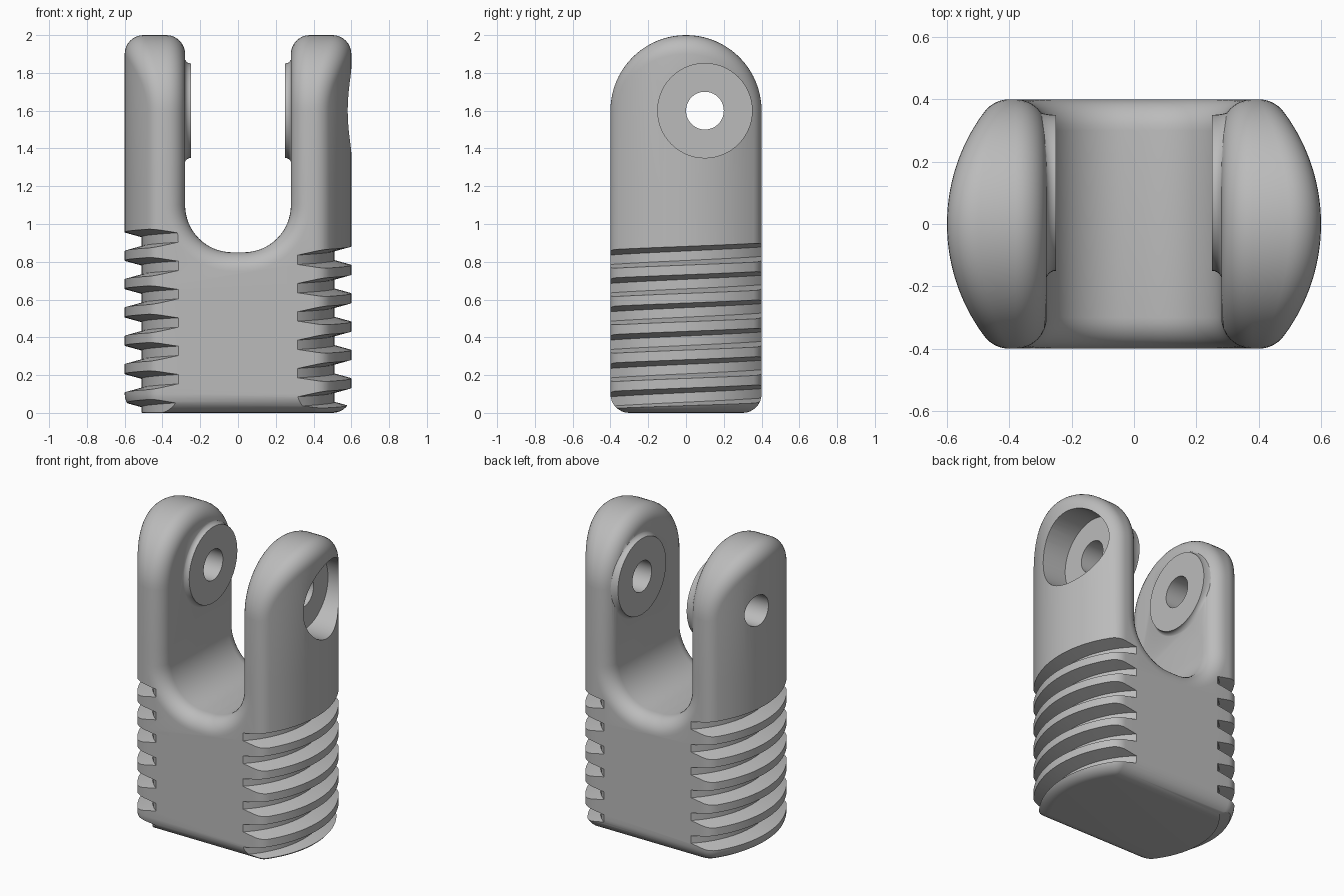
import bpy, bmesh
from math import sin, cos, pi, hypot, sqrt, radians
from mathutils import Vector

default = bpy.data.objects.get("Cube")
if default:
    bpy.data.objects.remove(default, do_unlink=True)

# Main dimensions
FILLET = 0.1
CORE_R, CORE_Y = 0.5, 0.3          # outline before the fillet radius is added
ARCH_Z, SEAM_Z = 1.6, 1.2
SLOT_X, SLOT_R, SLOT_FLOOR = 0.28, 0.25, 0.85
PIN_Y, PIN_Z = 0.1, 1.6
PITCH = 0.15
STEPS, ARC = 8, 40

gray = bpy.data.materials.new("plain_gray")
gray.use_nodes = True
gray.diffuse_color = (0.5, 0.5, 0.5, 1)
gray.node_tree.nodes["Principled BSDF"].inputs["Base Color"].default_value = (0.5, 0.5, 0.5, 1)


def finish(name, bm):
    bmesh.ops.recalc_face_normals(bm, faces=bm.faces)
    mesh = bpy.data.meshes.new(name)
    bm.to_mesh(mesh)
    bm.free()
    mesh.materials.append(gray)
    obj = bpy.data.objects.new(name, mesh)
    bpy.context.collection.objects.link(obj)
    return obj


def loft(name, rings):
    """Closed solid through a list of closed rings."""
    bm = bmesh.new()
    rows = [[bm.verts.new(p) for p in ring] for ring in rings]
    n = len(rows[0])
    for a, b in zip(rows, rows[1:]):
        for i in range(n):
            j = (i + 1) % n
            bm.faces.new((a[i], a[j], b[j], b[i]))
    bm.faces.new(rows[0])
    bm.faces.new(rows[-1])
    return finish(name, bm)


def combine(target, other, operation):
    """Apply a boolean and remove the helper."""
    other.hide_render = True
    mod = target.modifiers.new("cut", 'BOOLEAN')
    mod.operation = operation
    mod.solver = 'EXACT'
    mod.object = other
    bpy.context.view_layer.objects.active = target
    bpy.ops.object.modifier_apply(modifier=mod.name)
    bpy.data.objects.remove(other, do_unlink=True)


def pin_ring(x, r, n=56):
    return [(x, PIN_Y + r * cos(2 * pi * i / n), PIN_Z + r * sin(2 * pi * i / n))
            for i in range(n)]


def quarter():
    return [k / STEPS * pi / 2 for k in range(STEPS + 1)]


def core_point(a):
    """Point on the round outer side, a from 0 to pi."""
    y = -CORE_Y * cos(a)
    return Vector((sqrt(CORE_R ** 2 - y * y), y, 0))


# Base: round-sided block with all outer edges filleted
half = []
first, last = core_point(0), core_point(pi)
for k in range(STEPS):
    half.append((first, Vector((0, -1, 0)).slerp(first / CORE_R, k / STEPS)))
for i in range(ARC + 1):
    p = core_point(i / ARC * pi)
    half.append((p, p / CORE_R))
for k in range(1, STEPS + 1):
    half.append((last, (last / CORE_R).slerp(Vector((0, 1, 0)), k / STEPS)))
outline = half + [(-p, -n) for p, n in half]

rings = [[p + n * FILLET * sin(t) + Vector((0, 0, FILLET * (1 - cos(t)))) for p, n in outline]
         for t in quarter()]
rings.append([p + n * FILLET + Vector((0, 0, SEAM_Z)) for p, n in outline])
base = loft("threaded_base", rings)


# Slot: U-shaped tunnel flared at both ends
def slot_ring(y, grow):
    r, cx = SLOT_R + grow, SLOT_X - SLOT_R
    ring = [(cx + r, y, 1.5)]
    for side in (1, -1):
        for k in range(17):
            t = k / 16 * pi / 2
            t = t if side == 1 else pi / 2 - t
            ring.append((side * (cx + r * cos(t)), y, SLOT_FLOOR + SLOT_R - r * sin(t)))
    return ring + [(-cx - r, y, 1.5)]


flare = [(CORE_Y + FILLET * sin(t), FILLET * (1 - cos(t))) for t in quarter()]
flare.append((0.6, FILLET))
sections = [(-y, g) for y, g in reversed(flare)] + flare
combine(base, loft("slot_cutter", [slot_ring(y, g) for y, g in sections]), 'DIFFERENCE')

# Thread: helical trapezoid groove
groove = [(0.51, -0.025), (0.66, -0.066), (0.66, 0.066), (0.51, 0.025)]
rings = []
for i in range(7 * 72 + 1):
    a = 1.5 * pi - i / 72 * 2 * pi
    z = 0.832 + PITCH * a / (2 * pi)
    rings.append([(r * cos(a), r * sin(a), z + dz) for r, dz in groove])
combine(base, loft("thread_cutter", rings), 'DIFFERENCE')


# Prongs: rounded arms with arched tops
def make_prong(name, s):
    bm = bmesh.new()
    path = [(0, SEAM_Z)]
    path += [(i / ARC * pi, ARCH_Z + CORE_Y * sin(i / ARC * pi)) for i in range(ARC + 1)]
    path.append((pi, SEAM_Z))
    flip = Vector((s, 1, 1))
    rows = []
    for a, z in path:
        q = core_point(a)
        rim, out = Vector((0, -cos(a), sin(a))), q / CORE_R
        lift = Vector((0, 0, z))
        inner = Vector((SLOT_X + FILLET, q.y, 0))
        pts = [inner + lift + FILLET * (rim * sin(t) - Vector((cos(t), 0, 0))) for t in quarter()]
        pts += [q + lift + FILLET * rim.slerp(out, k / STEPS) for k in range(STEPS + 1)]
        rows.append([bm.verts.new(p * flip) for p in pts])
    for a, b in zip(rows, rows[1:]):
        for j in range(len(a) - 1):
            bm.faces.new((a[j], a[j + 1], b[j + 1], b[j]))
    # Outer round wall, inner flat wall and seam
    tops = [row[-1] for row in rows[1:-1]]
    feet = [bm.verts.new((v.co.x, v.co.y, SEAM_Z)) for v in tops[1:-1]]
    low = [rows[0][-1]] + feet + [rows[-1][-1]]
    for i in range(len(tops) - 1):
        bm.faces.new((tops[i], tops[i + 1], low[i + 1], low[i]))
    bm.faces.new([row[0] for row in rows])
    bm.faces.new(rows[0] + feet + rows[-1][::-1])
    return finish(name, bm)


def inner_depth(y, z):
    """Inner prong surface, including its rounded rim."""
    w = max(0, hypot(y, max(0, z - ARCH_Z)) - CORE_Y)
    return SLOT_X + FILLET - sqrt(max(0, FILLET ** 2 - w * w))


# Boss: raised disc blended into the prong
def make_boss(s):
    rings = []
    foot = pin_ring(0, 0.285)
    for t in quarter():
        ring = pin_ring(0, 0.25 + 0.035 * (1 - cos(t)))
        rings.append([(s * (0.25 + (inner_depth(f[1], f[2]) - 0.247) * sin(t)), p[1], p[2])
                      for p, f in zip(ring, foot)])
    rings.append(pin_ring(s * 0.36, 0.2))
    return loft("boss", rings)


def bore(s, start, r):
    return loft("bore_cutter", [pin_ring(s * start, r), pin_ring(s * 0.8, r)])


parts = [base]
for s, name in ((1, "left_prong"), (-1, "right_prong")):
    prong = make_prong(name, s)
    combine(prong, make_boss(s), 'UNION')
    if s == 1:
        combine(prong, bore(s, 0.41, 0.25), 'DIFFERENCE')
    combine(prong, bore(s, 0.1, 0.1), 'DIFFERENCE')
    parts.append(prong)

# Open the hidden seam faces, then weld everything into one body
for obj in parts:
    bm = bmesh.new()
    bm.from_mesh(obj.data)
    seam = [f for f in bm.faces if all(abs(v.co.z - SEAM_Z) < 1e-4 for v in f.verts)]
    bmesh.ops.delete(bm, geom=seam, context='FACES')
    bm.to_mesh(obj.data)
    bm.free()

bpy.ops.object.select_all(action='DESELECT')
for obj in parts:
    obj.select_set(True)
bpy.context.view_layer.objects.active = base
bpy.ops.object.join()
base.name = "clevis_body"
bm = bmesh.new()
bm.from_mesh(base.data)
bmesh.ops.remove_doubles(bm, verts=bm.verts, dist=0.0005)
bm.to_mesh(base.data)
bm.free()
bpy.ops.object.shade_smooth_by_angle(angle=radians(30))
